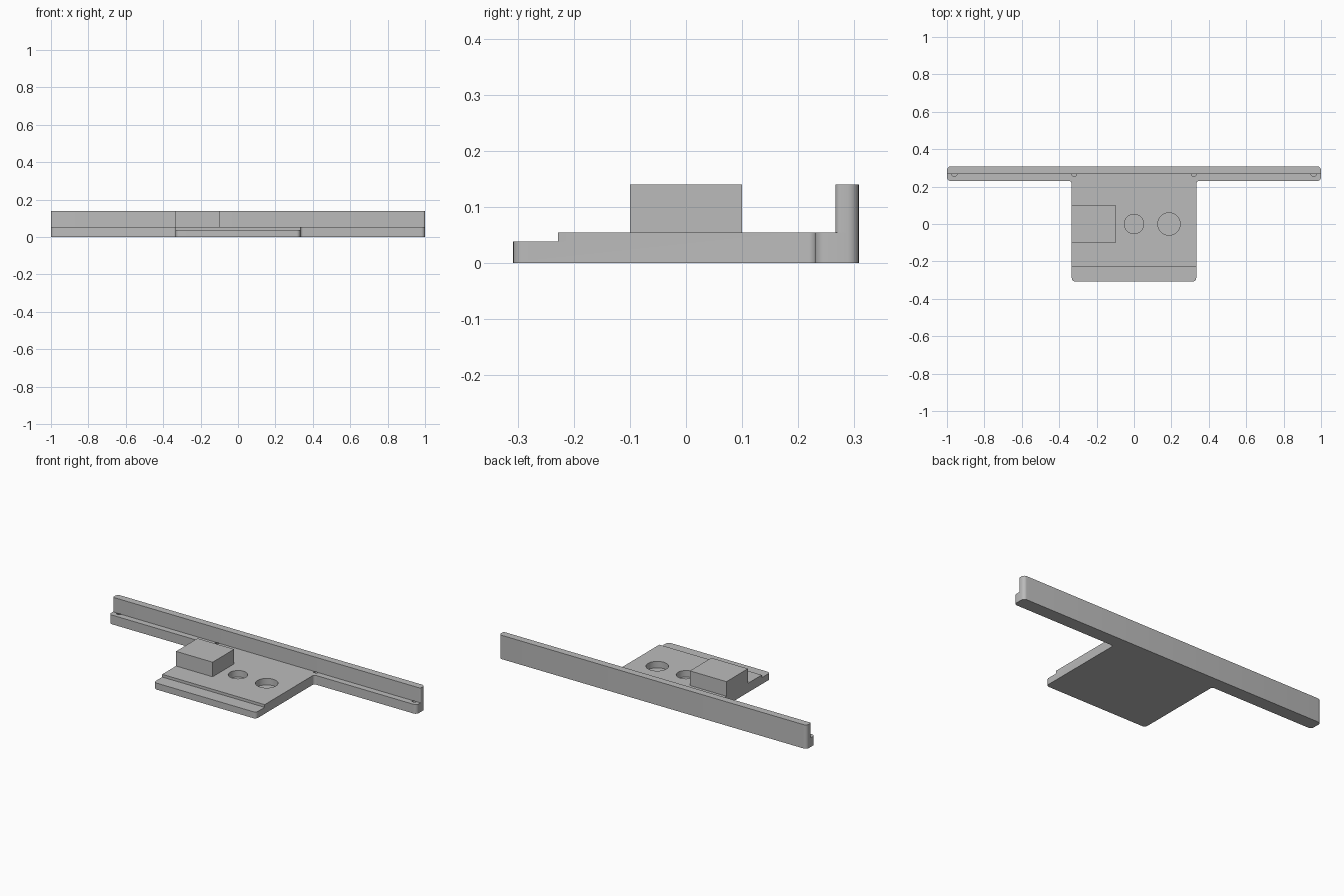
import bpy, bmesh, math
from mathutils import Vector

cube = bpy.data.objects.get("Cube")
if cube:
    bpy.data.objects.remove(cube, do_unlink=True)

grey = bpy.data.materials.new("plain grey")
grey.use_nodes = True
colour = (0.5, 0.5, 0.5, 1)
grey.diffuse_color = colour
grey.node_tree.nodes["Principled BSDF"].inputs["Base Color"].default_value = colour


def rounded(corners, steps=6):
    """Round each (x, y, radius) right-angled corner, inward or outward."""
    pts = []
    for i, (x, y, r) in enumerate(corners):
        p = Vector((x, y))
        if r == 0:
            pts.append(p)
            continue
        a = (Vector(corners[i - 1][:2]) - p).normalized() * r
        b = (Vector(corners[(i + 1) % len(corners)][:2]) - p).normalized() * r
        for k in range(steps + 1):
            t = k / steps * math.pi / 2
            pts.append(p + a * (1 - math.sin(t)) + b * (1 - math.cos(t)))
    return pts


def circle(x, y, r, n=48):
    return [Vector((x + r * math.cos(math.tau * k / n),
                    y + r * math.sin(math.tau * k / n))) for k in range(n)]


def rect(x0, x1, y0, y1):
    return rounded([(x0, y0, 0), (x1, y0, 0), (x1, y1, 0), (x0, y1, 0)])


def extrude(name, outline, z0, z1):
    bm = bmesh.new()
    face = bm.faces.new([bm.verts.new((p.x, p.y, z0)) for p in outline])
    top = bmesh.ops.extrude_face_region(bm, geom=[face])["geom"]
    bmesh.ops.translate(bm, vec=(0, 0, z1 - z0),
                        verts=[v for v in top if isinstance(v, bmesh.types.BMVert)])
    bmesh.ops.recalc_face_normals(bm, faces=bm.faces)
    mesh = bpy.data.meshes.new(name)
    bm.to_mesh(mesh)
    bm.free()
    mesh.materials.append(grey)
    obj = bpy.data.objects.new(name, mesh)
    bpy.context.collection.objects.link(obj)
    return obj


def activate(obj):
    bpy.ops.object.select_all(action="DESELECT")
    obj.select_set(True)
    bpy.context.view_layer.objects.active = obj


def cut(obj, outline, z0, z1):
    cutter = extrude("cutter", outline, z0, z1)
    cutter.hide_render = True
    mod = obj.modifiers.new("cut", "BOOLEAN")
    mod.operation = "DIFFERENCE"
    mod.solver = "EXACT"
    mod.object = cutter
    activate(obj)
    bpy.ops.object.modifier_apply(modifier=mod.name)
    bpy.data.objects.remove(cutter, do_unlink=True)


W, BACK, LEDGE, FRONT = 0.333, 0.308, 0.23, -0.308
DECK, TOP, R = 0.054, 0.14, 0.02

# T-shaped base plate with rounded corners
base = extrude("base_plate", rounded([
    (-W, FRONT, R), (W, FRONT, R), (W, LEDGE, 0.015), (1, LEDGE, R),
    (1, BACK, R), (-1, BACK, R), (-1, LEDGE, R), (-W, LEDGE, 0.015)]), 0, DECK)

# Lowered front step
cut(base, rect(-0.5, 0.5, -0.5, -0.228), 0.038, 0.1)
# Two blind round holes
cut(base, circle(0, 0, 0.052), 0.016, 0.1)
cut(base, circle(0.187, 0, 0.06), 0.016, 0.1)
# Small relief pits along the foot of the wall
for x in (-0.96, -0.32, 0.32, 0.96):
    cut(base, circle(x, 0.268, 0.014, 20), 0.04, 0.1)

# Upright rear wall
wall = extrude("rear_wall", rounded([
    (-1, 0.266, 0.01), (1, 0.266, 0.01), (1, BACK, R), (-1, BACK, R)]), DECK, TOP)

# Raised block on the model's right side
block = extrude("raised_block", rect(-W, -0.095, -0.1, 0.1), DECK, TOP)

for obj in (base, wall):
    activate(obj)
    bpy.ops.object.shade_smooth_by_angle(angle=math.radians(30))
